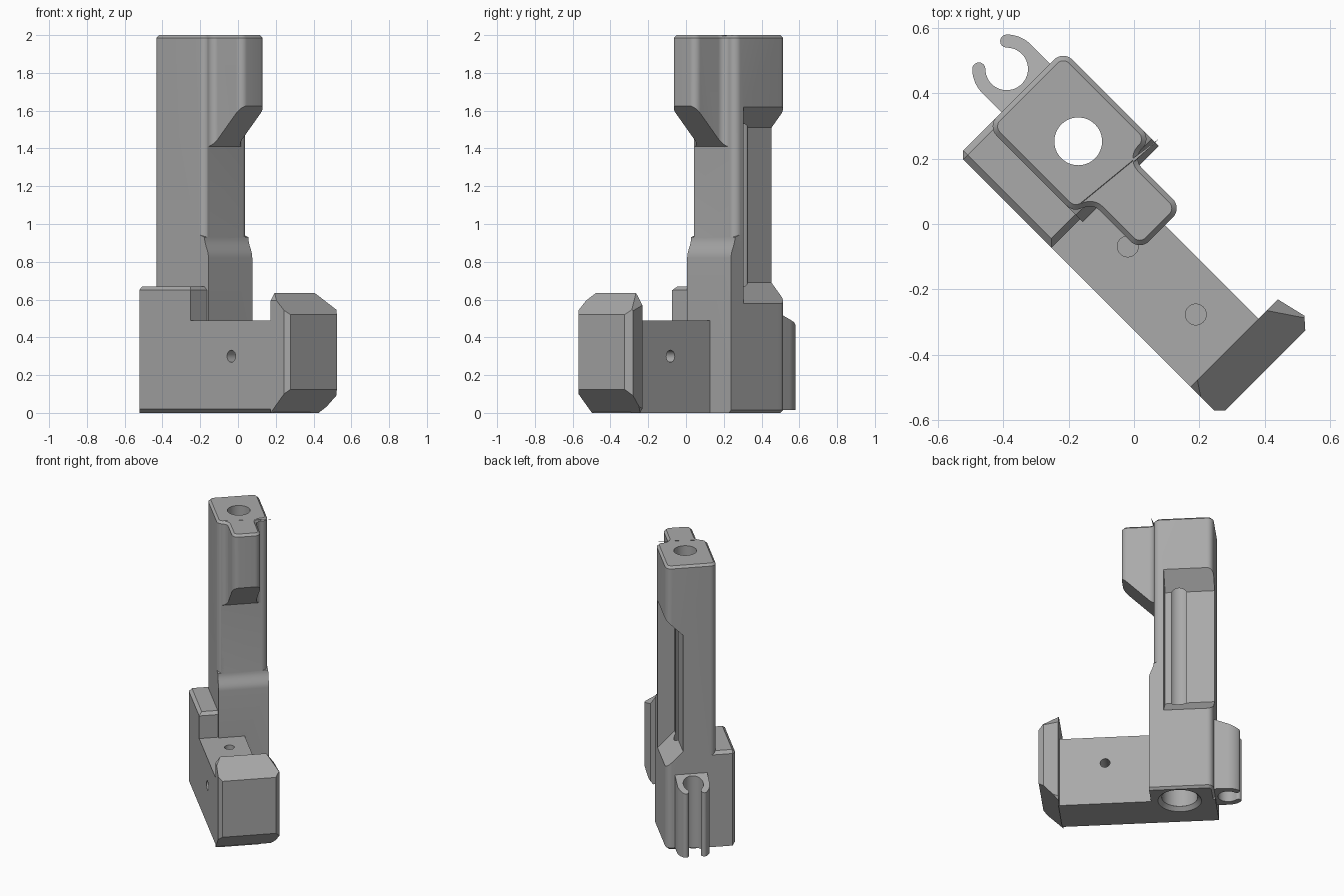
import bpy, bmesh, math
from mathutils import Vector

cube = bpy.data.objects.get("Cube")
if cube:
    bpy.data.objects.remove(cube, do_unlink=True)

grey = bpy.data.materials.new("plain grey")
grey.use_nodes = True
tone = (0.4, 0.4, 0.4, 1)
grey.diffuse_color = tone
grey.node_tree.nodes["Principled BSDF"].inputs["Base Color"].default_value = tone


def prism(name, pts, lo, hi, axis="z", chamfer=0, pick=None):
    """Extrude a profile; axis z uses (u, v), axis v uses (u, z), axis u uses (v, z)."""
    place = {"z": lambda a, b, t: (a, b, t),
             "v": lambda a, b, t: (a, t, b),
             "u": lambda a, b, t: (t, a, b)}[axis]
    bm = bmesh.new()
    rings = [[bm.verts.new(place(a, b, t)) for a, b in pts] for t in (lo, hi)]
    bm.faces.new(rings[0])
    bm.faces.new(rings[1])
    for i in range(len(pts)):
        j = (i + 1) % len(pts)
        bm.faces.new((rings[0][i], rings[0][j], rings[1][j], rings[1][i]))
    bmesh.ops.recalc_face_normals(bm, faces=bm.faces)
    if chamfer:
        edges = [e for e in bm.edges if pick((e.verts[0].co + e.verts[1].co) / 2, e)]
        bmesh.ops.bevel(bm, geom=edges, offset=chamfer, segments=1, affect="EDGES")
    mesh = bpy.data.meshes.new(name)
    bm.to_mesh(mesh)
    bm.free()
    mesh.materials.append(grey)
    obj = bpy.data.objects.new(name, mesh)
    bpy.context.collection.objects.link(obj)
    return obj


def circle(u, v, r, n=48):
    return [(u + r * math.cos(2 * math.pi * i / n), v + r * math.sin(2 * math.pi * i / n))
            for i in range(n)]


def rounded(pts, r, n=8):
    """Round every corner of an outline with a fillet."""
    out = []
    for i, p in enumerate(pts):
        p = Vector(p)
        a = (Vector(pts[i - 1]) - p).normalized()
        b = (Vector(pts[(i + 1) % len(pts)]) - p).normalized()
        centre = p + (a + b) * r
        for k in range(n + 1):
            t = math.pi / 2 * k / n
            out.append(tuple(centre - b * r * math.cos(t) - a * r * math.sin(t)))
    return out


def combine(target, other, operation):
    mod = target.modifiers.new("join", "BOOLEAN")
    mod.operation, mod.object, mod.solver = operation, other, "EXACT"
    bpy.context.view_layer.objects.active = target
    bpy.ops.object.modifier_apply(modifier=mod.name)
    bpy.data.objects.remove(other, do_unlink=True)


BACK, FRONT, LEFT, RIGHT = -0.528, -0.145, -0.106, 0.222
BORE = (-0.299, 0.058)

# Column with the nose at the top
outline = [(BACK, LEFT), (FRONT, LEFT), (FRONT, -0.045), (0.07, -0.045),
           (0.07, 0.138), (FRONT, 0.138), (FRONT, RIGHT), (BACK, RIGHT)]
body = prism("column_and_base", rounded(outline, 0.04), 0, 2, chamfer=0.015,
             pick=lambda m, e: m.z in (0, 2))
under_nose = [(FRONT, -0.1), (0.3, -0.1), (0.3, 1.855), (FRONT, 1.41)]
combine(body, prism("nose_cutter", under_nose, -0.5, 0.5, "v"), "DIFFERENCE")

# Thicker column foot with a smooth flare
flare = [(-0.13 + 0.015 * math.cos(math.pi * i / 8), 0.82 + 0.11 * i / 8) for i in range(9)]
lower = [(-0.46, 0), (-0.115, 0)] + flare + [(-0.2, 0.95), (-0.46, 0.95)]
combine(body, prism("column_foot", lower, LEFT, RIGHT, "v", 0.015,
                    lambda m, e: m.z == 0 and abs(m.y - RIGHT) < 0.001), "UNION")

# Base arm and raised side block
arm = [(BACK, 0), (0.48, 0), (0.48, 0.49), (-0.127, 0.49), (-0.127, 0.67), (BACK, 0.67)]


def arm_edge(m, e):
    outer = m.y < -0.22
    return (outer and (m.z < 0.01 or m.z > 0.66 or m.x < BACK + 0.01)) or \
        (m.z > 0.66 and abs(m.y + 0.083) < 0.01)


combine(body, prism("base_arm", arm, -0.23, 0.064, "v", 0.02, arm_edge), "UNION")

# End block with sloped outer face
plan = [(0.474, -0.23), (0.576, -0.23), (0.6, -0.206), (0.6, 0.14), (0.566, 0.17), (0.474, 0.148)]
side = [(0.4, 0), (0.474, 0), (0.6, 0.125), (0.6, 0.52), (0.474, 0.635), (0.4, 0.635)]
ends = [(-0.3, 0), (0.13, 0), (0.2, 0.09), (0.2, 0.5), (0.1, 0.635), (-0.2, 0.635), (-0.3, 0.5)]
end_block = prism("end_block", plan, 0, 0.7)
combine(end_block, prism("slope_cutter", side, -0.5, 0.5, "v"), "INTERSECT")
combine(end_block, prism("corner_cutter", ends, 0, 1, "u"), "INTERSECT")
combine(body, end_block, "UNION")

# Open clip on the back, its top sloping away from the column
cu, cv, inner, outer = -0.61, 0.06, 0.065, 0.105
mid, tip = (inner + outer) / 2, (outer - inner) / 2
gap = math.radians(45)


def arc(u, v, r, start, stop, n):
    return [(u + r * math.cos(start + (stop - start) * i / n),
             v + r * math.sin(start + (stop - start) * i / n)) for i in range(n + 1)]


top_end, low_end = math.pi - gap, math.pi + gap
clip_plan = [(-0.5, cv - outer), (-0.5, cv + outer)]
clip_plan += arc(cu, cv, outer, math.pi / 2, top_end, 10)
clip_plan += arc(cu + mid * math.cos(top_end), cv + mid * math.sin(top_end), tip,
                 top_end, top_end + math.pi, 8)[1:-1]
clip_plan += arc(cu, cv, inner, top_end, low_end - 2 * math.pi, 36)
clip_plan += arc(cu + mid * math.cos(low_end), cv + mid * math.sin(low_end), tip,
                 low_end - math.pi, low_end, 8)[1:-1]
clip_plan += arc(cu, cv, outer, low_end, 1.5 * math.pi, 10)
clip = prism("clip", clip_plan, 0.015, 0.6)
combine(clip, prism("clip_cutter", [(-0.8, 0.42), (-0.4, 0.58), (-0.4, 0.7), (-0.8, 0.7)],
                    -0.3, 0.5, "v"), "DIFFERENCE")
combine(body, clip, "UNION")

# Sloped recess down the right rear corner
recess = [(0.112, 0.69), (0.312, 0.49), (0.312, 1.71), (0.112, 1.51)]
combine(body, prism("recess_cutter", recess, -0.8, -0.21, "u"), "DIFFERENCE")

# Bore, wide lower bore with countersink
combine(body, prism("bore", circle(*BORE, 0.073), -0.1, 2.1), "DIFFERENCE")
combine(body, prism("wide_bore", circle(*BORE, 0.115), -0.1, 0.4), "DIFFERENCE")
combine(body, prism("countersink", circle(*BORE, 0.14), -0.1, 0.025, chamfer=0.0245,
                    pick=lambda m, e: m.z > 0.02), "DIFFERENCE")

# Screw holes in the arm
for u in (0.035, 0.329):
    combine(body, prism("top_hole", circle(u, -0.062, 0.032, 24), 0.3, 0.8), "DIFFERENCE")
combine(body, prism("cross_hole", circle(0.18, 0.3, 0.032, 24), -0.5, 0.3, "v"), "DIFFERENCE")

# Turn the whole piece diagonally and smooth the round parts
body.rotation_euler.z = -math.pi / 4
bpy.ops.object.select_all(action="DESELECT")
body.select_set(True)
bpy.context.view_layer.objects.active = body
bpy.ops.object.shade_smooth_by_angle(angle=math.radians(30))
